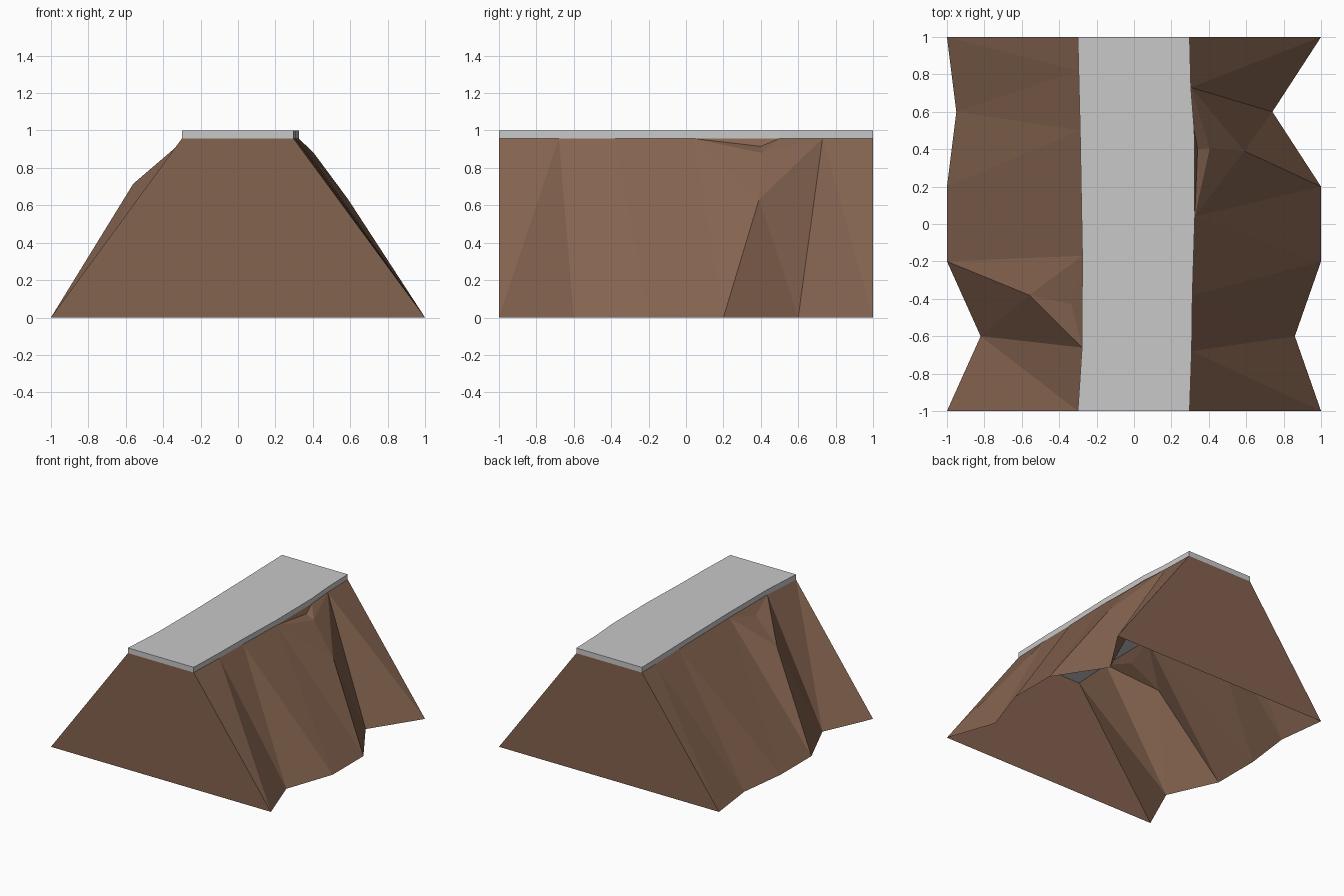
import bpy, bmesh

if "Cube" in bpy.data.objects:
    bpy.data.objects.remove(bpy.data.objects["Cube"])

H = 0.957   # underside of the slab


def material(name, rgb):
    m = bpy.data.materials.new(name)
    m.diffuse_color = (*rgb, 1)
    m.use_nodes = True
    m.node_tree.nodes["Principled BSDF"].inputs["Base Color"].default_value = m.diffuse_color
    return m


def finish(bm, name, mat):
    bmesh.ops.remove_doubles(bm, verts=bm.verts, dist=0.0005)
    bmesh.ops.recalc_face_normals(bm, faces=bm.faces)
    me = bpy.data.meshes.new(name)
    bm.to_mesh(me)
    bm.free()
    me.materials.append(mat)
    ob = bpy.data.objects.new(name, me)
    bpy.context.collection.objects.link(ob)


def face(bm, *pts):
    bm.faces.new([bm.verts.new(p) for p in pts])


def zipper(bm, low, high, moves):
    """Stitch two chains of points; each move steps along the low or high chain."""
    i = j = 0
    for m in moves:
        if m == "l":
            face(bm, low[i], low[i + 1], high[j])
            i += 1
        else:
            face(bm, low[i], high[j + 1], high[j])
            j += 1


earth = material("brown earth", (0.23, 0.125, 0.078))
stone = material("light grey", (0.58, 0.58, 0.58))

# foot and rim lines of both slopes, front to back
YS = (-1, -0.6, -0.2, 0.2, 0.6, 1)
foot_r = [(x, y, 0) for x, y in zip((1, 0.86, 1, 1, 0.74, 1), YS)]
foot_l = [(x, y, 0) for x, y in zip((-1, -0.82, -1, -1, -0.95, -1), YS)]
rim_r = [(0.297, -1, H), (0.308, -0.68, H), (0.312, -0.38, H), (0.325, 0.04, H),
         (0.322, 0.5, H), (0.304, 0.73, H), (0.297, 1, H)]
rim_l = [(-0.3, -1, H), (-0.278, -0.66, H), (-0.276, -0.17, H),
         (-0.288, 0.5, H), (-0.296, 0.82, H), (-0.3, 1, H)]

# right slope with a gully and a small overhang
bm = bmesh.new()
gully, lip, pocket = (0.59, 0.39, 0.63), (0.405, 0.405, 0.88), (0.34, 0.40, 0.915)
zipper(bm, foot_r[:4] + [gully] + foot_r[4:],
       rim_r[:4] + [lip] + rim_r[5:], "hlhlhllhhllh")
face(bm, foot_r[3], foot_r[4], gully)
face(bm, rim_r[3], lip, pocket)
face(bm, rim_r[3], pocket, rim_r[4])
face(bm, pocket, lip, rim_r[4])
face(bm, lip, rim_r[5], rim_r[4])

# left slope with a gully
gully, lip = (-0.56, -0.38, 0.715), (-0.335, -0.43, 0.89)
zipper(bm, foot_l[:2] + [gully] + foot_l[2:],
       rim_l[:2] + [lip] + rim_l[2:], "lhlhhllhlhlh")
face(bm, foot_l[1], foot_l[2], gully)
face(bm, lip, rim_l[2], rim_l[1])

# flat front and back ends; the underside stays open
for k in (0, -1):
    face(bm, foot_l[k], foot_r[k], rim_r[k], rim_l[k])
finish(bm, "embankment", earth)

# slab lying on top, following the wavy rims
bm = bmesh.new()
face(bm, *(rim_r + rim_l[::-1]))
top = bmesh.ops.extrude_face_region(bm, geom=bm.faces[:])["geom"]
for v in top:
    if isinstance(v, bmesh.types.BMVert):
        v.co.z = 1.0
finish(bm, "top_slab", stone)
